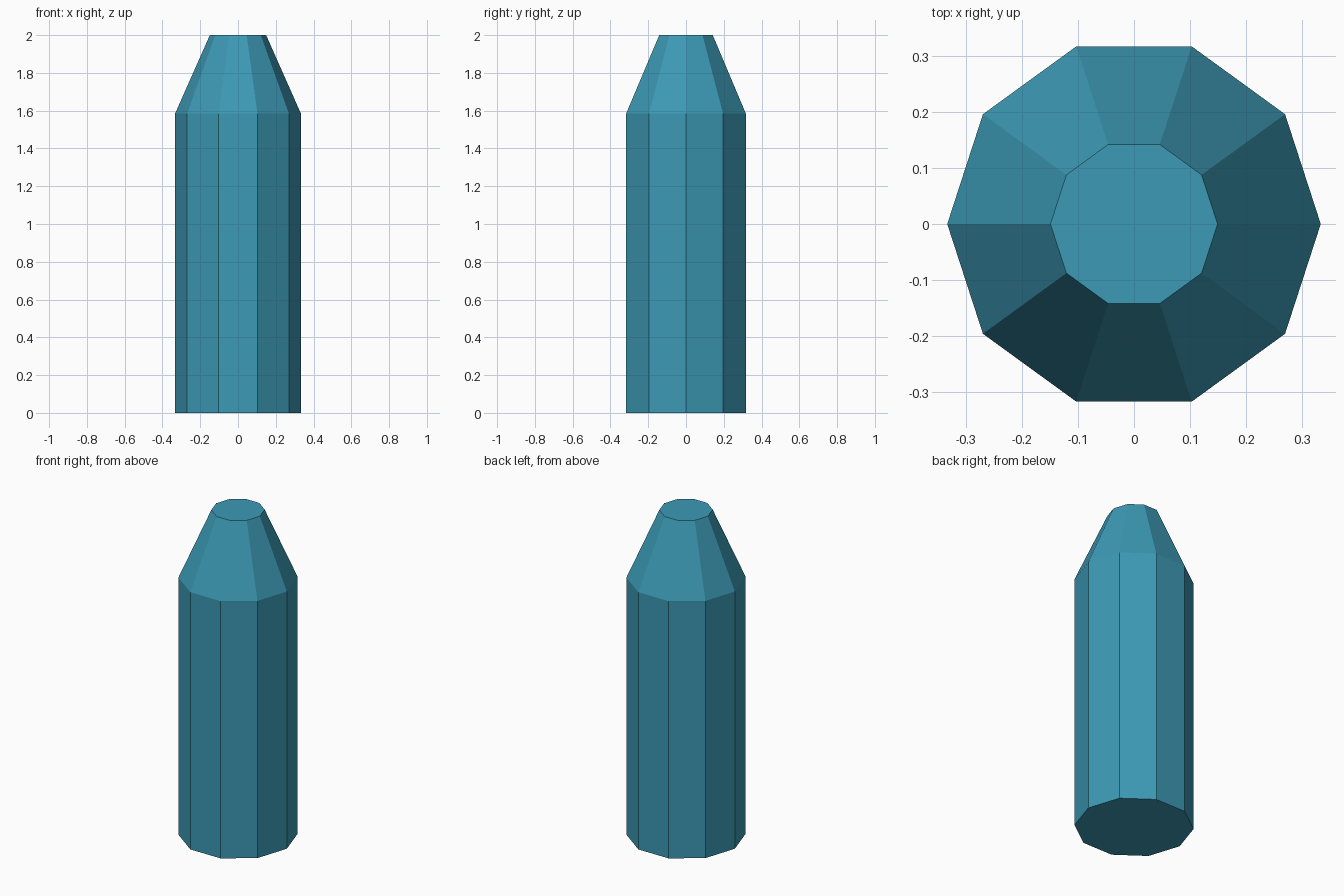
import bpy
import bmesh
from math import cos, sin, tau

old = bpy.data.objects.get("Cube")
if old:
    bpy.data.objects.remove(old, do_unlink=True)

SIDES = 10
PROFILE = [(0.333, 0.0), (0.333, 1.585), (0.149, 2.0)]  # radius, height

# Single flat colour
teal = bpy.data.materials.new("teal")
teal.use_nodes = True
colour = (0.045, 0.32, 0.46, 1.0)
teal.diffuse_color = colour
teal.node_tree.nodes["Principled BSDF"].inputs["Base Color"].default_value = colour


def ring(bm, radius, z):
    angles = [tau * i / SIDES for i in range(SIDES)]
    return [bm.verts.new((radius * cos(a), radius * sin(a), z)) for a in angles]


# Straight ten-sided body with a tapered, flat-topped nose
bm = bmesh.new()
rings = [ring(bm, r, z) for r, z in PROFILE]
for low, high in zip(rings, rings[1:]):
    for i in range(SIDES):
        j = (i + 1) % SIDES
        bm.faces.new((low[i], low[j], high[j], high[i]))

# Flat end caps
bm.faces.new(rings[0][::-1])
bm.faces.new(rings[-1])

mesh = bpy.data.meshes.new("tapered_body")
bm.to_mesh(mesh)
bm.free()
mesh.materials.append(teal)
body = bpy.data.objects.new("tapered_body", mesh)
bpy.context.collection.objects.link(body)
